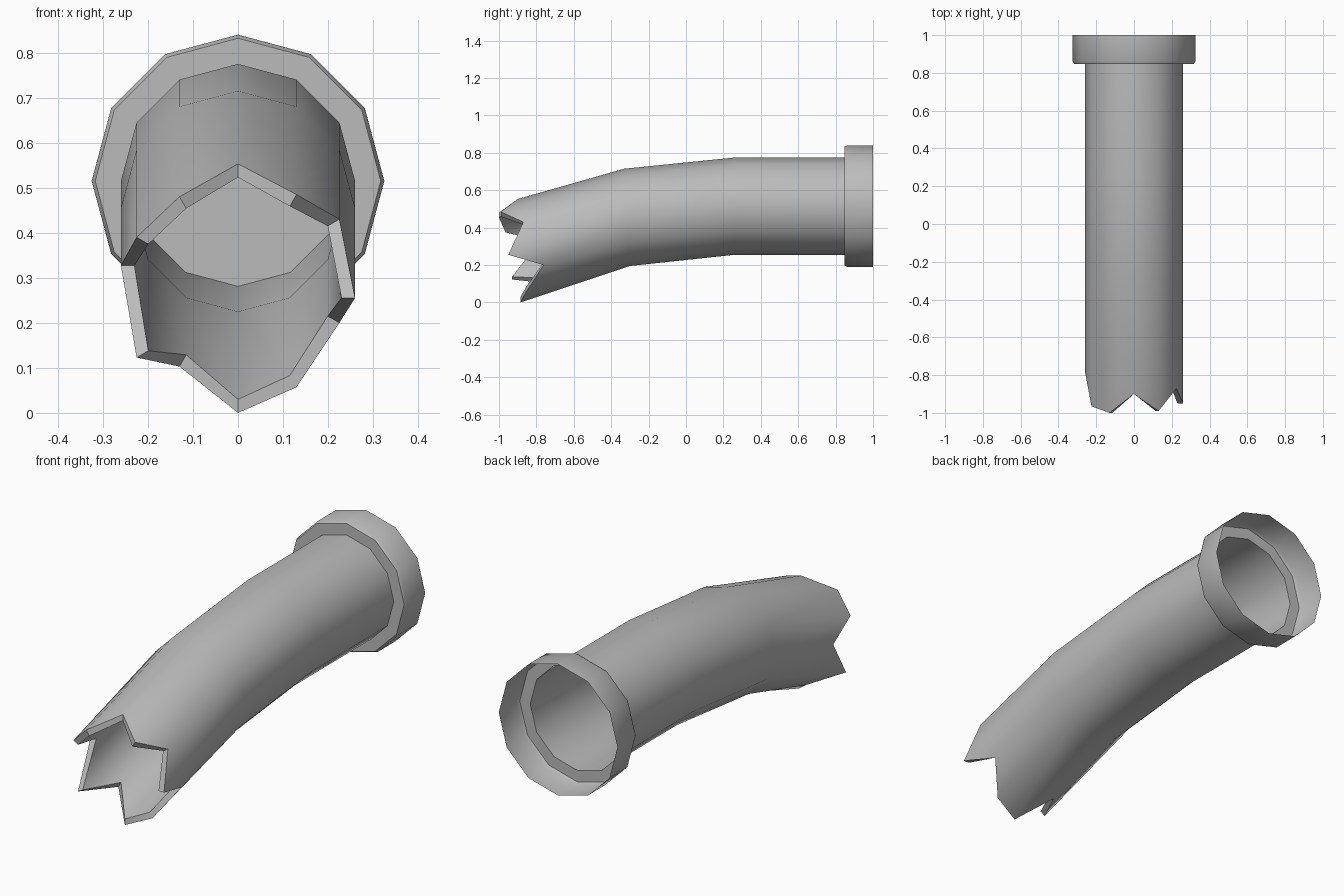
import bpy, bmesh
from math import sin, cos, tau, radians

if "Cube" in bpy.data.objects:
    bpy.data.objects.remove(bpy.data.objects["Cube"])

N = 12
ANG = [k * tau / N for k in range(N)]
AXIS_Z = 0.515

# Dark grey shared by both parts
GREY = bpy.data.materials.new("dark_grey")
GREY.diffuse_color = (0.5, 0.5, 0.5, 1)
GREY.use_nodes = True
GREY.node_tree.nodes["Principled BSDF"].inputs["Base Color"].default_value = GREY.diffuse_color


def ring(y, r, z=AXIS_Z, lean=0.0):
    """12-sided loop around the pipe axis; lean pushes its top forward."""
    return [(r * sin(a), y - lean * cos(a), z + r * cos(a)) for a in ANG]


def loft(name, rings, cap=False):
    """Skin consecutive loops, optionally closing the last one."""
    bm = bmesh.new()
    loops = [[bm.verts.new(p) for p in r] for r in rings]
    for a, b in zip(loops, loops[1:]):
        for k in range(N):
            j = (k + 1) % N
            bm.faces.new((a[k], b[k], b[j], a[j]))
    if cap:
        bm.faces.new(loops[-1][::-1])
    mesh = bpy.data.meshes.new(name)
    bm.to_mesh(mesh)
    bm.free()
    mesh.materials.append(GREY)
    ob = bpy.data.objects.new(name, mesh)
    bpy.context.collection.objects.link(ob)
    bpy.ops.object.select_all(action='DESELECT')
    ob.select_set(True)
    bpy.context.view_layer.objects.active = ob
    bpy.ops.object.shade_smooth_by_angle(angle=radians(40))
    return ob


# Flange: thin open collar, slightly tapered where it meets the pipe
loft("flange", [ring(1.0, 0.325), ring(0.862, 0.325),
                ring(0.847, 0.317), ring(0.847, 0.26)])

# Broken front edge: (y, z) clockwise from the top, seen from the front
JAGGED = [(-0.90, 0.553), (-0.99, 0.485), (-0.87, 0.43), (-0.95, 0.255),
          (-0.76, 0.20), (-0.855, 0.057), (-0.885, 0.0), (-0.75, 0.103),
          (-0.93, 0.123), (-0.78, 0.327), (-0.965, 0.39), (-1.0, 0.48)]
WALL = 0.03


def jagged(r, inset=0.0):
    return [(r * sin(a), y, z - inset * cos(a))
            for a, (y, z) in zip(ANG, JAGGED)]


# Pipe: outer skin to the broken edge, then back inside to a closing disc
R = 0.26
loft("pipe", [ring(0.847, R), ring(0.26, R),
              ring(-0.315, R, 0.455, 0.015),
              jagged(R), jagged(R - WALL, WALL),
              ring(-0.315, R - WALL, 0.455, 0.015),
              ring(0.26, 0.234)], cap=True)
